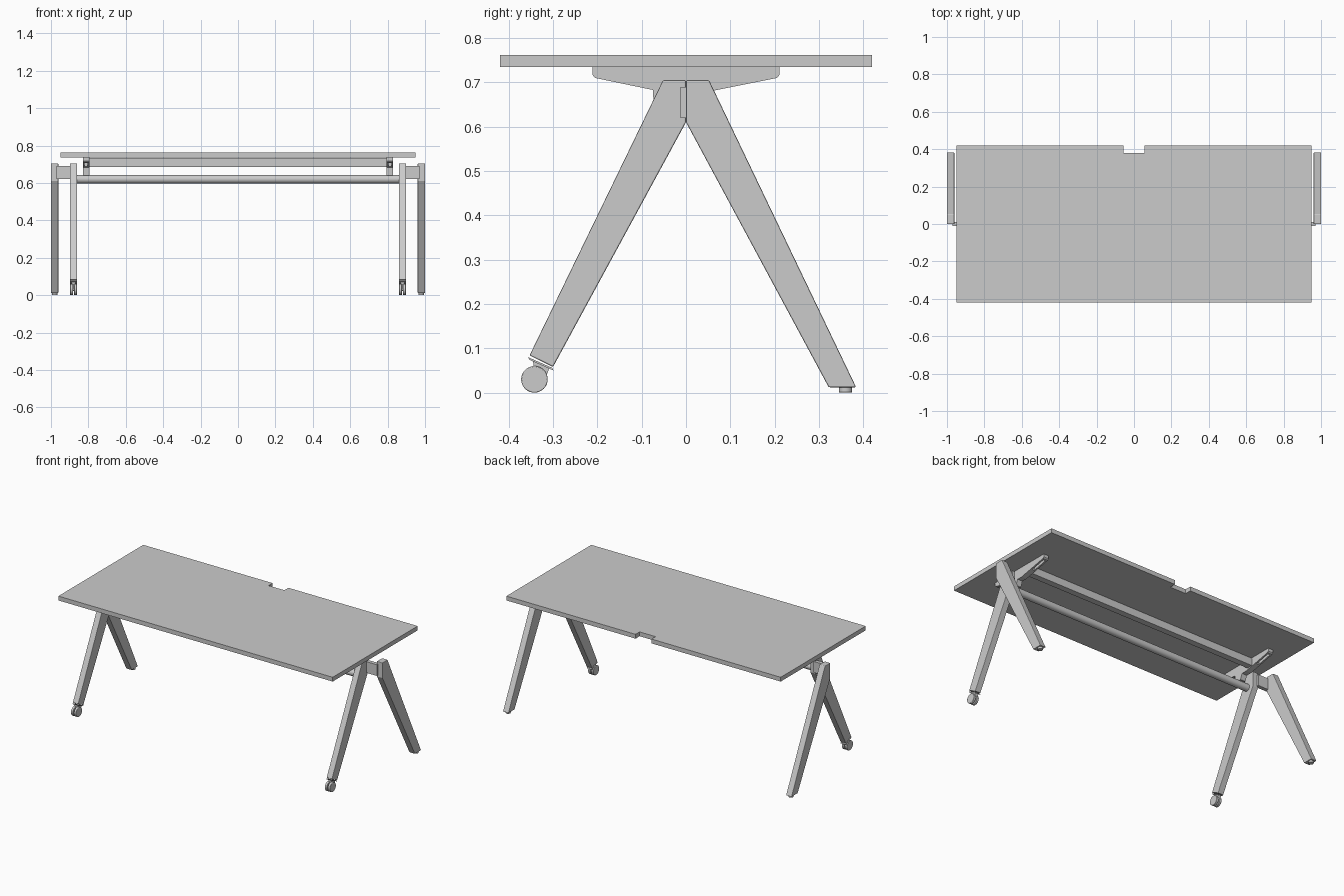
import bpy, bmesh
from mathutils import Matrix

if "Cube" in bpy.data.objects:
    bpy.data.objects.remove(bpy.data.objects["Cube"])


def prism(name, pts, lo, hi, axis='x', bevel=0.0):
    """Extrude a profile: (y,z) points along x, or (x,y) points along z."""
    place = (lambda p, t: (t, p[0], p[1])) if axis == 'x' else (lambda p, t: (p[0], p[1], t))
    bm = bmesh.new()
    a = [bm.verts.new(place(p, lo)) for p in pts]
    b = [bm.verts.new(place(p, hi)) for p in pts]
    bm.faces.new(a)
    bm.faces.new(b[::-1])
    n = len(pts)
    for i in range(n):
        bm.faces.new((a[i], b[i], b[(i + 1) % n], a[(i + 1) % n]))
    bmesh.ops.recalc_face_normals(bm, faces=bm.faces[:])
    return finish(name, bm, bevel)


def finish(name, bm, bevel=0.0):
    me = bpy.data.meshes.new(name)
    bm.to_mesh(me)
    bm.free()
    ob = bpy.data.objects.new(name, me)
    bpy.context.collection.objects.link(ob)
    if bevel:
        m = ob.modifiers.new("bevel", 'BEVEL')
        m.width, m.segments, m.limit_method = bevel, 2, 'ANGLE'
    return ob


def box(name, x, y, z, bevel=0.0):
    return prism(name, [(y[0], z[0]), (y[1], z[0]), (y[1], z[1]), (y[0], z[1])], *x, bevel=bevel)


def cylinder(name, r, depth, loc, axis='x', bevel=0.0):
    bm = bmesh.new()
    rot = Matrix.Rotation(1.5707963, 4, 'Y') if axis == 'x' else Matrix.Identity(4)
    bmesh.ops.create_cone(bm, cap_ends=True, segments=32, radius1=r, radius2=r, depth=depth,
                          matrix=Matrix.Translation(loc) @ rot)
    ob = finish(name, bm, bevel)
    bpy.context.view_layer.objects.active = ob
    ob.select_set(True)
    bpy.ops.object.shade_smooth_by_angle(angle=0.6)
    ob.select_set(False)
    return ob


# Table top with cable notch in the back edge
prism("table_top", [(-0.95, -0.42), (0.95, -0.42), (0.95, 0.42), (0.055, 0.42),
                    (0.055, 0.38), (-0.055, 0.38), (-0.055, 0.42), (-0.95, 0.42)],
      0.735, 0.762, axis='z')

# Round cross tube and rectangular rail under the top
cylinder("cross_tube", 0.022, 1.73, (0, -0.05, 0.62))
box("top_rail", (-0.80, 0.80), (0.03, 0.07), (0.686, 0.733), bevel=0.002)

front = [(0, 0.705), (-0.052, 0.705), (-0.353, 0.084), (-0.3, 0.058), (0, 0.61)]
rear = [(0, 0.705), (0.052, 0.705), (0.384, 0.012), (0.322, 0.012), (0, 0.61)]
arm = [(-0.211, 0.735), (-0.211, 0.717), (-0.205, 0.71), (-0.075, 0.683), (-0.072, 0.64),
       (-0.028, 0.64), (-0.015, 0.673), (0.02, 0.673), (0.205, 0.71), (0.211, 0.717), (0.211, 0.735)]

for side, s in (("right", 1), ("left", -1)):
    def span(a, b):
        return sorted((a * s, b * s))

    # Legs: casters in front, fixed feet on the outer rear pair
    prism("front_leg_" + side, front, *span(0.86, 0.898), bevel=0.003)
    prism("rear_leg_" + side, rear, *span(0.961, 1.0), bevel=0.003)
    box("leg_connector_" + side, span(0.89, 0.97), (-0.012, 0.012), (0.62, 0.69))

    # Support arm clamped on the tube, with a pocket near each end
    support = prism("support_arm_" + side, arm, *span(0.795, 0.83))
    for end, e in (("front", -1), ("back", 1)):
        cut = box(f"pocket_cutter_{end}_{side}", span(0.805, 0.82),
                  sorted((0.1 * e, 0.195 * e)), (0.66, 0.728))
        cut.hide_render = True
        cut.hide_set(True)
        m = support.modifiers.new("pocket", 'BOOLEAN')
        m.object, m.operation, m.solver = cut, 'DIFFERENCE', 'EXACT'

    # Caster: collar, neck and twin wheels
    prism("caster_collar_" + side, [(-0.356, 0.080), (-0.302, 0.056), (-0.299, 0.050), (-0.353, 0.074)],
          *span(0.861, 0.897))
    prism("caster_neck_" + side, [(-0.345, 0.072), (-0.308, 0.056), (-0.318, 0.03), (-0.342, 0.03)],
          *span(0.868, 0.89))
    for i, x in enumerate((0.8685, 0.8895)):
        cylinder(f"caster_wheel_{i + 1}_{side}", 0.03, 0.015, (x * s, -0.342, 0.03), bevel=0.002)
    cylinder("caster_axle_" + side, 0.008, 0.02, (0.879 * s, -0.342, 0.03))

    # Rear foot glide
    cylinder("rear_foot_" + side, 0.015, 0.014, (0.98 * s, 0.36, 0.007), axis='z', bevel=0.002)
